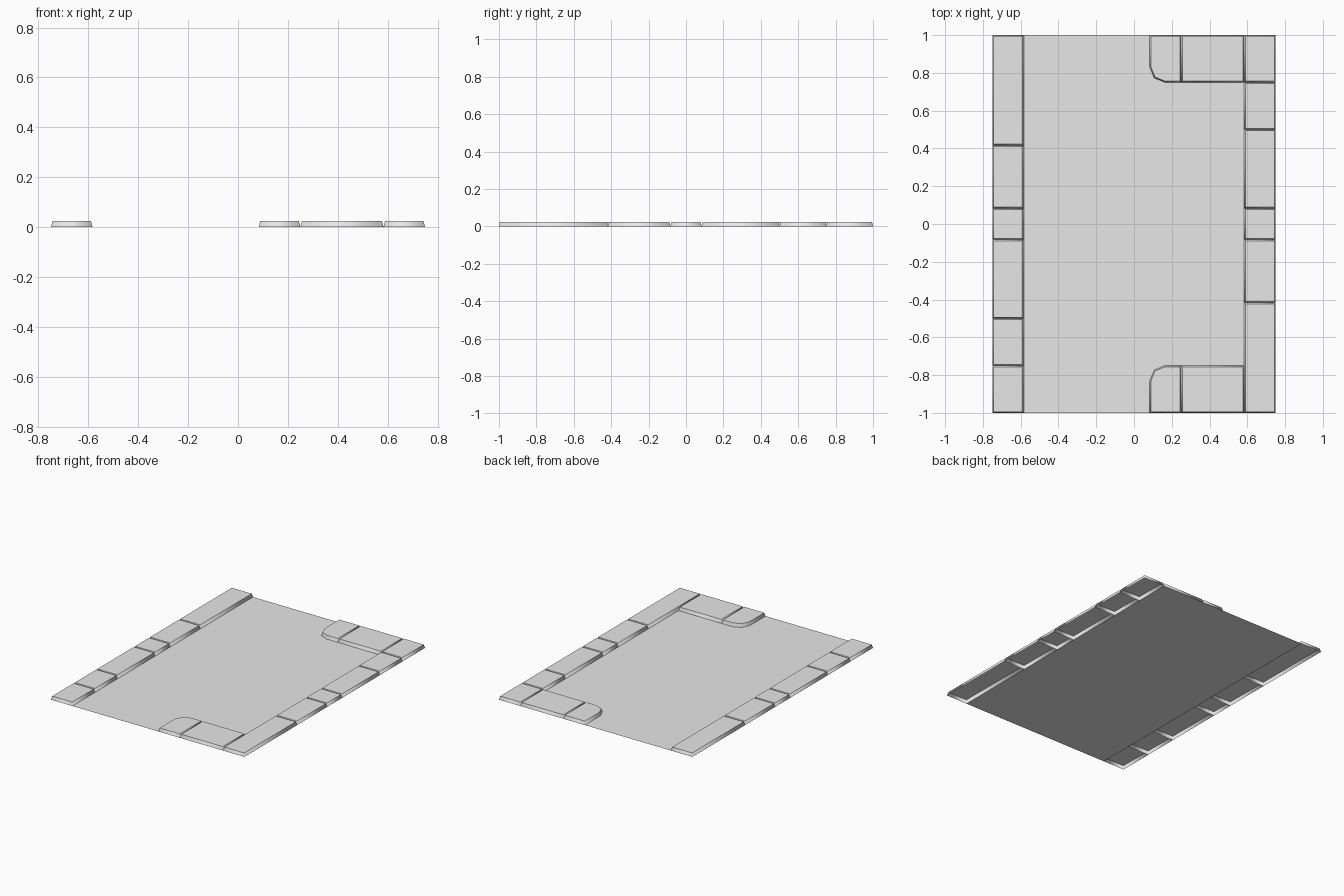
import bpy
import bmesh
from math import sin, cos, pi

if "Cube" in bpy.data.objects:
    bpy.data.objects.remove(bpy.data.objects["Cube"], do_unlink=True)

U = 1 / 12          # layout unit
HEIGHT = 0.024      # kerb height
SLOPE = 0.006       # inward lean of the kerb walls

grey = bpy.data.materials.new("pale_grey")
grey.use_nodes = True
grey.diffuse_color = (0.8, 0.8, 0.8, 1)
grey.node_tree.nodes["Principled BSDF"].inputs["Base Color"].default_value = (0.8, 0.8, 0.8, 1)


def finish(bm, name):
    mesh = bpy.data.meshes.new(name)
    bm.to_mesh(mesh)
    bm.free()
    mesh.materials.append(grey)
    obj = bpy.data.objects.new(name, mesh)
    bpy.context.collection.objects.link(obj)
    return obj


def slab(name, outline):
    """Raised stone, open underneath, with walls leaning in to a flat top."""
    bm = bmesh.new()
    base = bm.faces.new([bm.verts.new((x, y, 0)) for x, y in outline])
    bm.normal_update()
    if base.normal.z < 0:
        base.normal_flip()
    walls = bmesh.ops.inset_region(bm, faces=[base], thickness=SLOPE,
                                   use_boundary=True, use_even_offset=True)["faces"]
    for v in base.verts:
        v.co.z = HEIGHT
    for f in walls:
        f.smooth = True
    for e in base.edges:
        e.smooth = False
    return finish(bm, name)


def box(x0, x1, y0, y1):
    return [(x0, y0), (x1, y0), (x1, y1), (x0, y1)]


# Flat road surface between the kerb rows
bm = bmesh.new()
bm.faces.new([bm.verts.new((x, y, 0)) for x, y in box(-7 * U, 7 * U, -1, 1)])
finish(bm, "road_surface")

# Kerb rows: the right row is the left one turned half around
breaks = [-12, -5, -1, 1, 6, 9, 12]
for side, turn in (("left", 1), ("right", -1)):
    for i, (a, b) in enumerate(zip(breaks, breaks[1:])):
        corners = box(7 * U, 9 * U, a * U, b * U)
        slab(f"{side}_kerb_{i + 1}", [(turn * x, turn * y) for x, y in corners])

# Kerb extensions at both ends, each with a rounded inner corner
radius = 0.08
for end, s in (("front", -1), ("back", 1)):
    slab(f"{end}_extension", box(3 * U, 7 * U, s * 9 * U, s))
    arc = [(U + radius - radius * cos(t), 9 * U + radius - radius * sin(t))
           for t in (0, pi / 4, pi / 2)]
    outline = [(U, 1)] + arc + [(3 * U, 9 * U), (3 * U, 1)]
    slab(f"{end}_extension_tip", [(x, s * y) for x, y in outline])
